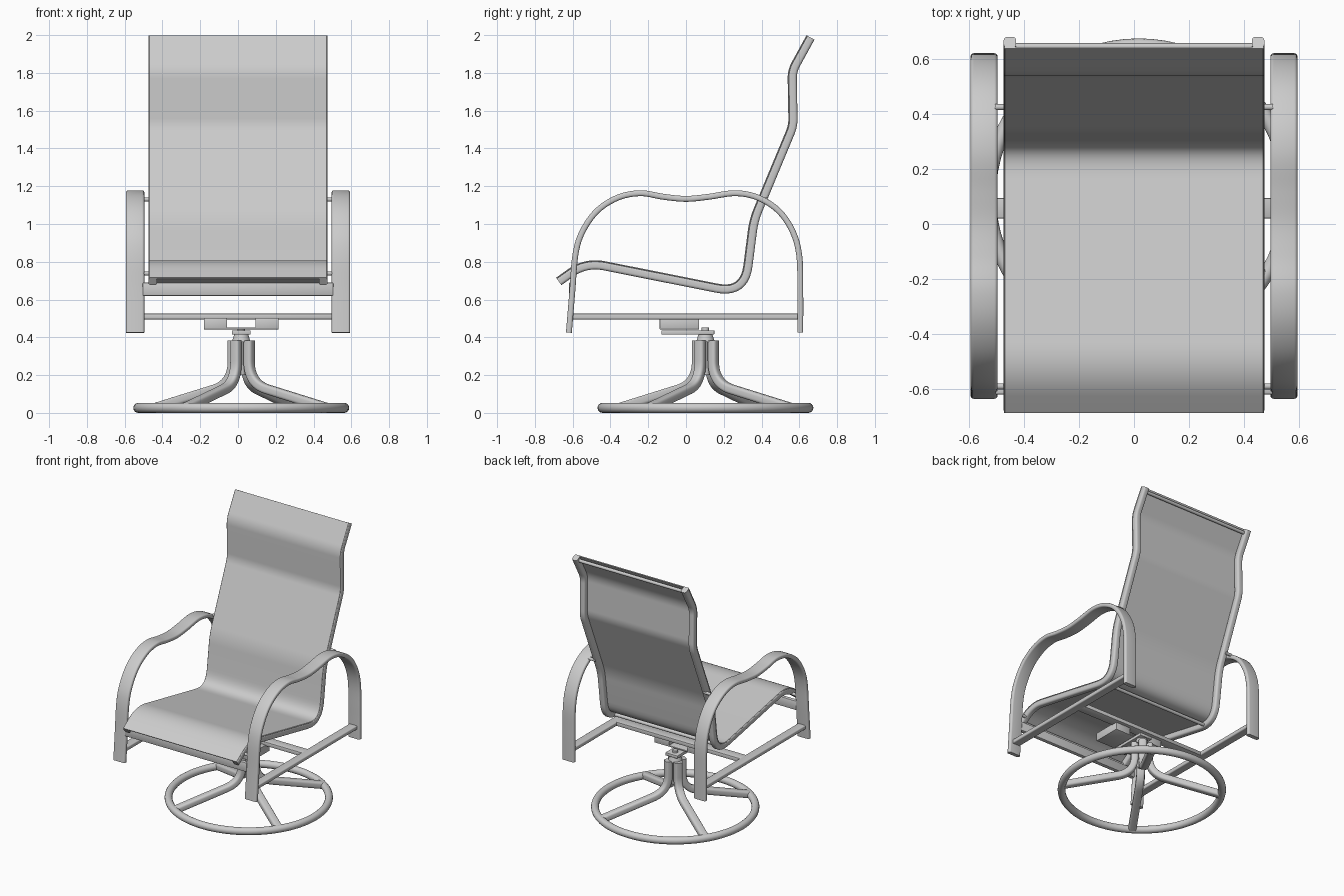
import bpy, bmesh, math
from mathutils import Vector, Matrix

cube = bpy.data.objects.get("Cube")
if cube:
    bpy.data.objects.remove(cube, do_unlink=True)

grey = bpy.data.materials.new("light grey")
grey.use_nodes = True
grey.diffuse_color = (0.6, 0.6, 0.6, 1)
grey.node_tree.nodes["Principled BSDF"].inputs["Base Color"].default_value = (0.6, 0.6, 0.6, 1)
parts = []


def finish(name, bm):
    bmesh.ops.recalc_face_normals(bm, faces=bm.faces)
    mesh = bpy.data.meshes.new(name)
    bm.to_mesh(mesh)
    bm.free()
    mesh.materials.append(grey)
    obj = bpy.data.objects.new(name, mesh)
    bpy.context.collection.objects.link(obj)
    parts.append(obj)
    return obj


def rounded_rect(w, h, r, steps=4):
    """Cross-section outline with rounded corners."""
    out = []
    for i, (sx, sy) in enumerate([(1, 1), (-1, 1), (-1, -1), (1, -1)]):
        for k in range(steps + 1):
            a = math.pi / 2 * (i + k / steps)
            out.append((sx * (w / 2 - r) + r * math.cos(a),
                        sy * (h / 2 - r) + r * math.sin(a)))
    return out


def fillet(points, cuts, steps=10):
    """Round the inner corners of a polyline."""
    pts = [Vector(p) for p in points]
    out = [pts[0]]
    for a, b, c, cut in zip(pts, pts[1:], pts[2:], cuts):
        s = b + (a - b).normalized() * cut
        e = b + (c - b).normalized() * cut
        for k in range(steps + 1):
            t = k / steps
            out.append(s * (1 - t) ** 2 + b * 2 * t * (1 - t) + e * t * t)
    return out + [pts[-1]]


def spline(points, steps=6):
    """Smooth curve through all points."""
    pts = [Vector(p) for p in points]
    pts = [2 * pts[0] - pts[1]] + pts + [2 * pts[-1] - pts[-2]]
    out = []
    for a, b, c, d in zip(pts, pts[1:], pts[2:], pts[3:]):
        for k in range(steps):
            t = k / steps
            out.append(0.5 * (2 * b + (c - a) * t + (2 * a - 5 * b + 4 * c - d) * t * t
                              + (3 * b - a - 3 * c + d) * t ** 3))
    return out + [pts[-2]]


def sweep(name, path, section, x=0, offset=0):
    """Sweep a section along a (y, z) path."""
    bm = bmesh.new()
    path = [Vector(p) for p in path]
    rings = []
    for i, p in enumerate(path):
        t = (path[min(i + 1, len(path) - 1)] - path[max(i - 1, 0)]).normalized()
        n = Vector((-t.y, t.x))
        rings.append([bm.verts.new((x + u, *(p + n * (v + offset)))) for u, v in section])
    for r0, r1 in zip(rings, rings[1:]):
        for j in range(len(section)):
            k = (j + 1) % len(section)
            bm.faces.new((r0[j], r0[k], r1[k], r1[j]))
    bm.faces.new(rings[0])
    bm.faces.new(rings[-1])
    return finish(name, bm)


def box(name, lo, hi, bevel=0.005):
    lo, hi = Vector(lo), Vector(hi)
    bm = bmesh.new()
    bmesh.ops.create_cube(bm, size=1, matrix=Matrix.Translation((lo + hi) / 2)
                          @ Matrix.Diagonal((*(hi - lo), 1)))
    bmesh.ops.bevel(bm, geom=bm.edges[:], offset=bevel, segments=2, profile=0.5, affect='EDGES')
    return finish(name, bm)


def rod(name, start, end, r, r2=None):
    start, end = Vector(start), Vector(end)
    d = end - start
    rot = d.to_track_quat('Z', 'Y').to_matrix().to_4x4()
    bm = bmesh.new()
    bmesh.ops.create_cone(bm, cap_ends=True, segments=24, radius1=r, radius2=r2 or r,
                          depth=d.length, matrix=Matrix.Translation((start + end) / 2) @ rot)
    return finish(name, bm)


# Sling seat and its side rails share one side profile
seat_path = fillet([(-.673, .695), (-.53, .797), (.31, .63), (.36, 1.02),
                    (.568, 1.52), (.563, 1.81), (.66, 1.987)],
                   [.1, .15, .06, .04, .04])
sweep("sling", seat_path, rounded_rect(.945, .007, .003, 1), offset=.022)

arm_path = spline([(-.62, .425), (-.602, .64), (-.585, .84), (-.548, .96), (-.47, 1.07),
                   (-.36, 1.14), (-.24, 1.163), (-.12, 1.144), (0, 1.133), (.12, 1.144),
                   (.26, 1.163), (.38, 1.14), (.49, 1.07), (.565, .96), (.6, .83),
                   (.605, .64), (.605, .425)])

for side, s in (("left", 1), ("right", -1)):
    sweep(side + "_seat_rail", seat_path, rounded_rect(.045, .046, .014), x=s * .451)
    sweep(side + "_arm", arm_path, rounded_rect(.098, .031, .012), x=s * .545)
    sweep(side + "_side_bar", [(-.61, .51), (.605, .51)],
          rounded_rect(.065, .03, .008), x=s * .54)
    # Bolts joining rails to arms
    for label, y, z in (("front", -.59, .738), ("back", .425, 1.13)):
        rod(f"{side}_{label}_bolt", (s * .45, y, z), (s * .505, y, z), .011)

# Cross members
box("front_crossbar", (-.505, -.62, .62), (.505, -.59, .69), .007)
box("middle_crossbar", (-.52, .02, .495), (.52, .095, .525))
for label, y, z in (("front", -.635, .715), ("rear", .22, .65), ("top", .645, 1.965)):
    rod(label + "_sling_brace", (-.44, y, z), (.44, y, z), .012)

# Swivel mechanism, slightly off centre
CX, CY = .017, .103
box("mechanism_plate", (CX - .05, -.13, .415), (CX + .05, .15, .437), .003)
box("mechanism_tray", (CX - .198, -.14, .442), (CX + .198, .07, .452), .003)
for label, s in (("left", 1), ("right", -1)):
    a, b = sorted((CX + s * .075, CX + s * .198))
    box(label + "_mechanism_bracket", (a, -.14, .445), (b, .07, .503), .004)
rod("swivel_bolt", (CX, CY, .43), (CX, CY, .452), .02)
rod("swivel_collar", (CX, CY, .375), (CX, CY, .418), .05, .036)
rod("swivel_shaft", (CX, CY, .2), (CX, CY, .4), .024)

# Four bent legs on a round base
leg_path = fillet([(.05, .383), (.05, .155), (.535, .028)], [.12], 14)
for i in range(4):
    leg = sweep(f"base_leg_{i + 1}", leg_path, rounded_rect(.056, .05, .016))
    leg.location = (CX, CY, 0)
    leg.rotation_euler.z = math.radians(-33 + 90 * i - 90)

bpy.ops.mesh.primitive_torus_add(major_segments=72, minor_segments=16, major_radius=.545,
                                 minor_radius=.0265, location=(CX, CY, .0265))
ring = bpy.context.object
ring.name = "base_ring"
ring.data.materials.append(grey)
parts.append(ring)

# Smooth shading with crisp edges
bpy.ops.object.select_all(action='DESELECT')
for obj in parts:
    obj.select_set(True)
bpy.context.view_layer.objects.active = ring
bpy.ops.object.shade_smooth_by_angle(angle=math.radians(35))
